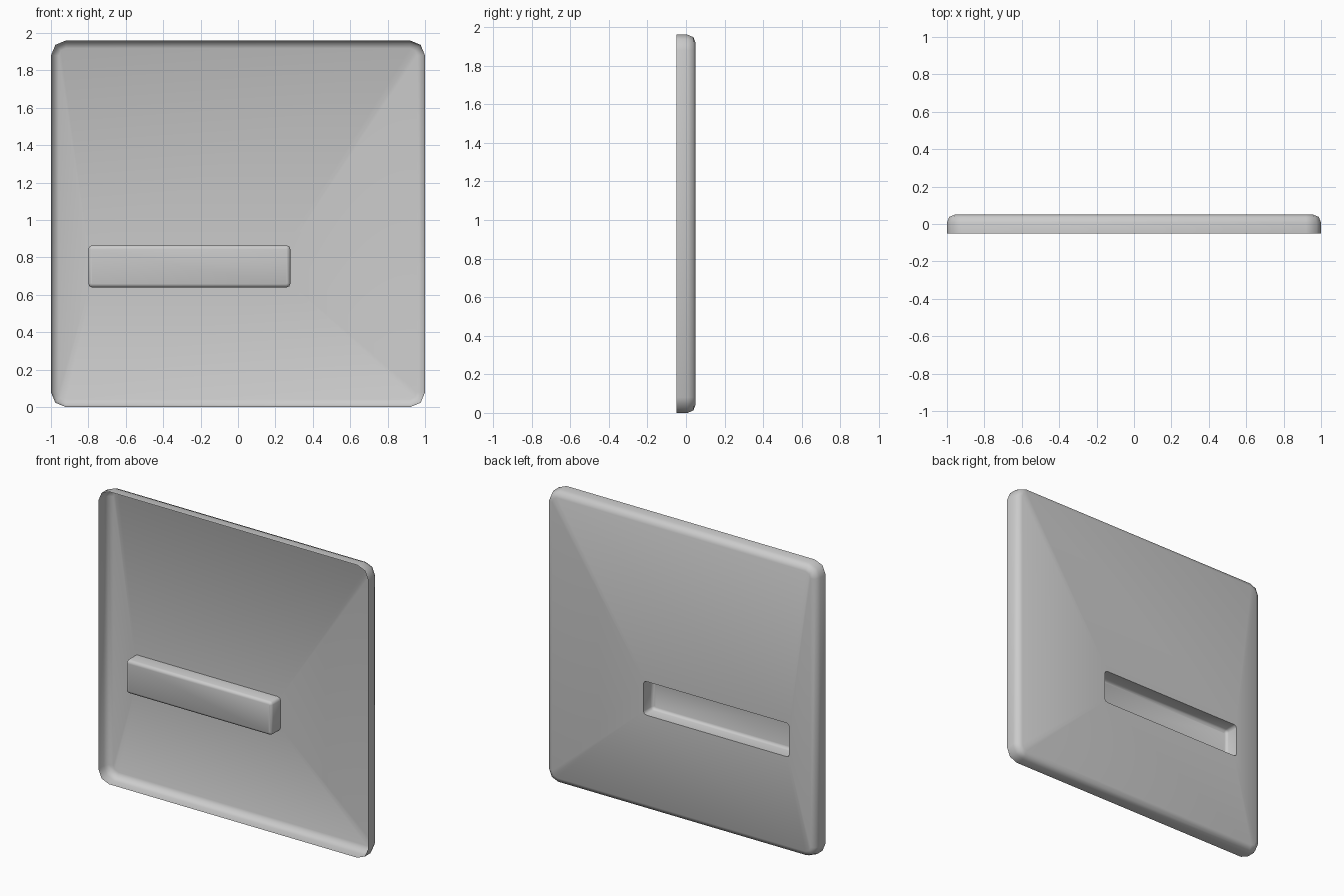
import bpy, bmesh
from math import sin, cos, pi

cube = bpy.data.objects.get("Cube")
if cube:
    bpy.data.objects.remove(cube)

grey = bpy.data.materials.new("mid grey")
grey.use_nodes = True
colour = (0.6, 0.6, 0.6, 1)
grey.diffuse_color = colour
grey.node_tree.nodes["Principled BSDF"].inputs["Base Color"].default_value = colour

bm = bmesh.new()


def ring(x0, x1, z0, z1, y, inset, radius, steps=2):
    """Rounded rectangle of vertices at depth y, shrunk by inset."""
    r = max(radius - inset, 0.006)
    k = inset + r
    centres = [(x1 - k, z1 - k), (x0 + k, z1 - k), (x0 + k, z0 + k), (x1 - k, z0 + k)]
    verts = []
    for corner, (cx, cz) in enumerate(centres):
        for i in range(steps + 1):
            a = (corner + i / steps) * pi / 2
            verts.append(bm.verts.new((cx + r * cos(a), y, cz + r * sin(a))))
    return verts


def rounded_rim(bounds, y, direction, bevel, radius, steps=2):
    """Rings rounding a wall over into a flat face at depth y."""
    rings = []
    for i in range(steps + 1):
        a = i / steps * pi / 2
        depth = y - direction * bevel * (1 - sin(a))
        rings.append(ring(*bounds, depth, bevel * (1 - cos(a)), radius))
    return rings


panel = (-1, 1, 0, 1.96)
pocket = (-0.80, 0.28, 0.64, 0.865)

# Open-fronted tray, back sheet, then the pocket pressed forwards
rings = [ring(*panel, -0.05, 0, 0.08)]
rings += rounded_rim(panel, 0.05, 1, 0.042, 0.08)
rings.append(ring(*pocket, 0.05, 0, 0.02))
rings += rounded_rim(pocket, -0.045, -1, 0.018, 0.02)

for a, b in zip(rings, rings[1:]):
    n = len(a)
    for i in range(n):
        j = (i + 1) % n
        bm.faces.new((a[i], a[j], b[j], b[i]))
bm.faces.new(rings[-1])
bmesh.ops.recalc_face_normals(bm, faces=bm.faces)

# The back sheet faces +y
bm.faces.ensure_lookup_table()
if bm.faces[-1].normal.y < 0:
    bmesh.ops.reverse_faces(bm, faces=bm.faces)

mesh = bpy.data.meshes.new("pressed_panel")
bm.to_mesh(mesh)
bm.free()
mesh.materials.append(grey)
obj = bpy.data.objects.new("pressed_panel", mesh)
bpy.context.collection.objects.link(obj)

bpy.ops.object.select_all(action='DESELECT')
obj.select_set(True)
bpy.context.view_layer.objects.active = obj
bpy.ops.object.shade_smooth_by_angle(angle=pi / 3)
